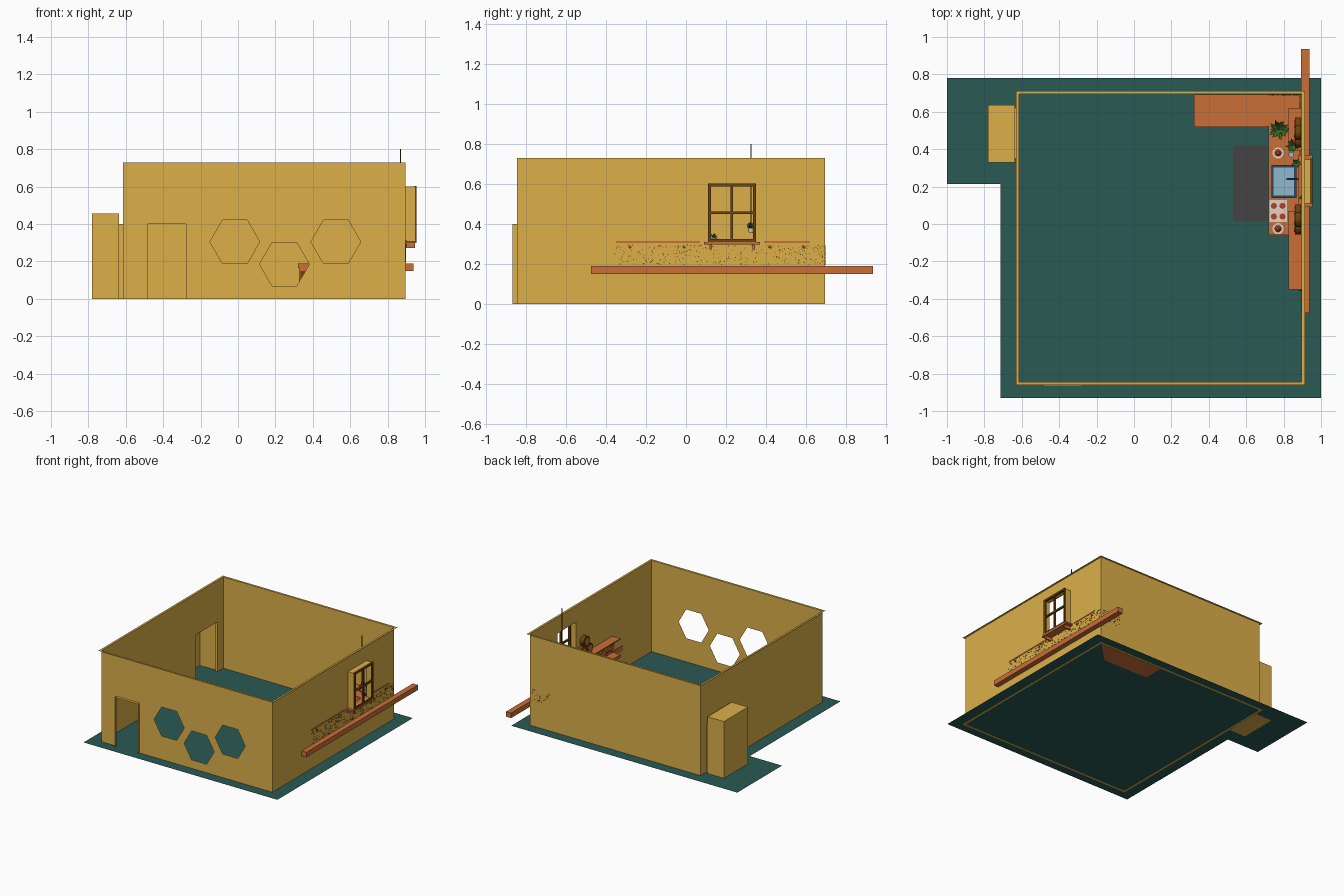
import bpy, bmesh, math, random
from mathutils import Vector

if "Cube" in bpy.data.objects:
    bpy.data.objects.remove(bpy.data.objects["Cube"])
random.seed(4)

def mat(name, hexcol):
    m = bpy.data.materials.new(name)
    c = [int(hexcol[i:i + 2], 16) / 255 for i in (0, 2, 4)]
    m.diffuse_color = [((v + .055) / 1.055) ** 2.4 if v > .04 else v / 12.92 for v in c] + [1]
    m.use_nodes = True
    m.node_tree.nodes["Principled BSDF"].inputs["Base Color"].default_value = m.diffuse_color
    return m

YEL, TEAL, ORG = mat("plaster", "dcb049"), mat("teal", "2a5a54"), mat("terracotta", "cb6f38")
BRN, GREY, BLUE = mat("dark_wood", "6b430f"), mat("charcoal", "434343"), mat("water_blue", "8fb8cc")
NAVY, GRN, WHT, RED = mat("navy", "2c4a66"), mat("leaf", "3f6a2c"), mat("cream", "e0d5c5"), mat("red", "b8402a")

def finish(name, bm, m):
    me = bpy.data.meshes.new(name)
    bm.to_mesh(me)
    bm.free()
    ob = bpy.data.objects.new(name, me)
    me.materials.append(m)
    bpy.context.collection.objects.link(ob)
    return ob

def add_box(bm, lo, hi):
    v = bmesh.ops.create_cube(bm, size=1)["verts"]
    for p in v:
        p.co = Vector([lo[i] if p.co[i] < 0 else hi[i] for i in range(3)])

def boxes(name, m, *pairs):
    bm = bmesh.new()
    for lo, hi in pairs:
        add_box(bm, lo, hi)
    return finish(name, bm, m)

def prism(name, pts, z0, z1, m):
    bm = bmesh.new()
    f = bm.faces.new([bm.verts.new((x, y, z0)) for x, y in pts])
    if z1 > z0:
        r = bmesh.ops.extrude_face_region(bm, geom=[f], use_keep_orig=True)
        for v in r["geom"]:
            if isinstance(v, bmesh.types.BMVert):
                v.co.z = z1
        bmesh.ops.recalc_face_normals(bm, faces=bm.faces)
    return finish(name, bm, m)

def cyl(name, p, q, r, m, r2=None, n=16):
    p, q = Vector(p), Vector(q)
    bm = bmesh.new()
    bmesh.ops.create_cone(bm, cap_ends=True, segments=n, radius1=r, radius2=r if r2 is None else r2, depth=(q - p).length)
    ob = finish(name, bm, m)
    ob.location = (p + q) / 2
    ob.rotation_euler = (q - p).to_track_quat('Z', 'Y').to_euler()
    for f in ob.data.polygons:
        f.use_smooth = len(f.vertices) == 4
    return ob

def sheet(name, loops, place, normal, m=YEL):
    """Flat panel from an outline plus hole outlines."""
    bm = bmesh.new()
    for loop in loops:
        vs = [bm.verts.new(place(a, b)) for a, b in loop]
        for i, v in enumerate(vs):
            bm.edges.new((v, vs[i - 1]))
    bmesh.ops.triangle_fill(bm, use_beauty=True, edges=bm.edges[:])
    for f in bm.faces:
        f.normal_update()
        if f.normal.dot(Vector(normal)) < 0:
            f.normal_flip()
    return finish(name, bm, m)

def strip(name, pts, offset, m=YEL):
    """Ribbon swept from a 3D polyline along an offset."""
    bm = bmesh.new()
    a = [bm.verts.new(p) for p in pts]
    b = [bm.verts.new(Vector(p) + Vector(offset)) for p in pts]
    for i in range(len(a) - 1):
        bm.faces.new((a[i], a[i + 1], b[i + 1], b[i]))
    return finish(name, bm, m)

def rect(a0, a1, b0, b1):
    return [(a0, b0), (a1, b0), (a1, b1), (a0, b1)]

# floor
prism("floor", [(-1, .215), (-.715, .215), (-.715, -.93), (1, -.93), (1, .78), (-1, .78)], .001, .001, TEAL)

# walls: thin sheets with openings
X0, X1, Y0, Y1, H, T = -.615, .896, -.845, .694, .73, .017
def hexagon(cx, cz, r=.133):
    return [(cx + r * math.cos(k * math.pi / 3), cz + r * math.sin(k * math.pi / 3)) for k in range(6)]
def notched(a0, a1, n0, n1, h):
    return [(a0, 0), (n0, 0), (n0, h), (n1, h), (n1, 0), (a1, 0), (a1, H), (a0, H)]
sheet("front_wall", [notched(X0, X1, -.483, -.278, .4), hexagon(-.017, .305), hexagon(.248, .185), hexagon(.523, .305)],
      lambda a, b: (a, Y0, b), (0, -1, 0))
sheet("back_wall", [rect(X0, X1, 0, H)], lambda a, b: (a, Y1, b), (0, 1, 0))
sheet("left_wall", [notched(Y0, Y1, .35, .62, .4)], lambda a, b: (X0, a, b), (-1, 0, 0))
sheet("right_wall", [rect(Y0, Y1, 0, H), rect(.11, .345, .31, .6)], lambda a, b: (X1, a, b), (1, 0, 0))

# wall rim and base flanges
for nm, z, s in (("wall_top_rim", H, 1), ("wall_base_rim", 0, -1)):
    sheet(nm, [rect(X0 - T, X1 + T, Y0 - T, Y1 + T), rect(X0, X1, Y0, Y1)], lambda a, b: (a, b, z), (0, 0, s))

# door jamb, niche jamb, hollow niche on the left
strip("door_jamb", [(-.483, Y0, 0), (-.483, Y0, .4), (-.278, Y0, .4), (-.278, Y0, 0)], (0, -.022, 0))
strip("niche_jamb", [(X0, .35, 0), (X0, .35, .4), (X0, .62, .4), (X0, .62, 0)], (-.02, 0, 0))
strip("niche_shell", [(-.635, .33, 0), (-.635, .33, .455), (-.635, .635, .455), (-.635, .635, 0), (-.635, .33, 0)], (-.145, 0, 0))
sheet("niche_back", [rect(.33, .635, 0, .455)], lambda a, b: (-.78, a, b), (-1, 0, 0))
sheet("niche_face", [notched(.33, .635, .35, .62, .4)[:6] + [(.635, .455), (.33, .455)]], lambda a, b: (-.635, a, b), (1, 0, 0))

# window: reveal box, frame with cross bars, sill and brackets
strip("window_reveal", [(X1, .11, .31), (X1, .11, .6), (X1, .345, .6), (X1, .345, .31), (X1, .11, .31)], (.05, 0, 0))
fx0, fx1 = .94, .955
boxes("window_frame", BRN,
      ((fx0, .11, .31), (fx1, .125, .603)), ((fx0, .335, .31), (fx1, .35, .603)),
      ((fx0, .125, .588), (fx1, .335, .603)), ((fx0, .125, .31), (fx1, .335, .324)),
      ((fx0, .222, .324), (fx1, .236, .588)), ((fx0, .125, .45), (fx1, .335, .462)))
boxes("window_sill", ORG, ((.88, .09, .298), (.955, .37, .31)))
boxes("sill_brackets", ORG, *[((X1, y - .006, .272), (.945, y + .006, .298)) for y in (.123, .338)])

# long outer beam
boxes("outer_beam", ORG, ((.892, -.475, .15), (.937, .935, .19)))

# kitchen counters with mitred corner
corner = [(.72, .52), (.893, .692)]
prism("back_counter", [(.325, .525), (.72, .525), corner[1], (.325, .692)], 0, .165, ORG)
prism("back_worktop", [(.32, .518)] + corner + [(.32, .692)], .165, .19, ORG)
prism("side_counter", [(.727, -.055), (.893, -.055), corner[1], (.727, .525)], .003, .165, ORG)
prism("side_worktop", [(.72, -.06), (.893, -.06), corner[1], corner[0]], .165, .189, ORG)
boxes("cabinet_doors", BRN, *[((.722, y, .02), (.728, y + .125, .15)) for y in (-.045, .09, .225, .36)])
boxes("back_cabinet_doors", BRN, *[((x, .52, .02), (x + .11, .526, .15)) for x in (.335, .46, .585)])
boxes("backsplash", ORG, ((.888, -.35, .19), (.895, .692, .3)))
boxes("low_shelf", ORG, ((.825, -.35, .16), (.893, -.06, .185)))

# wall shelves with pegs
for side, y0, y1 in (("left", -.35, .07), ("right", .39, .62)):
    boxes(side + "_shelf", ORG, ((.825, y0, .304), (.9, y1, .314)))
for y in (-.28, -.01, .42, .59):
    cyl("shelf_peg", (.85, y, .284), (.901, y, .284), .008, BRN, n=8)

# mosaic speckles poking through the walls
bm = bmesh.new()
for k in range(330):
    y, z = random.uniform(-.36, .69), random.uniform(.195, .295)
    add_box(bm, (.885, y, z), (.898, y + .004, z + .004))
for k in range(40):
    x, z = random.uniform(.72, .88), random.uniform(.195, .295)
    add_box(bm, (x, .688, z), (x + .004, .696, z + .004))
finish("mosaic_speckles", bm, BRN)

# stacked round storage drums on the shelves
for y, z in ((-.015, .355), (.065, .355), (.025, .425), (.45, .355), (.53, .355), (.49, .425)):
    cyl("storage_drum", (.86, y, z), (.893, y, z), .04, BRN, n=20)
    cyl("drum_lid", (.855, y, z), (.861, y, z), .027, ORG, n=20)

# floor mat
boxes("floor_mat", GREY, ((.528, .015, .002), (.715, .42, .008)))

# sink with rim, water and tap
sx0, sx1, sy0, sy1, w = .735, .868, .14, .315, .012
boxes("sink_rim", NAVY, ((sx0, sy0, .188), (sx0 + w, sy1, .2)), ((sx1 - w, sy0, .188), (sx1, sy1, .2)),
      ((sx0 + w, sy0, .188), (sx1 - w, sy0 + w, .2)), ((sx0 + w, sy1 - w, .188), (sx1 - w, sy1, .2)))
boxes("sink_basin", BLUE, ((sx0 + w, sy0 + w, .186), (sx1 - w, sy1 - w, .192)))
cyl("tap_post", (.875, .24, .19), (.875, .24, .255), .005, NAVY, n=8)
cyl("tap_spout", (.877, .24, .252), (.815, .24, .25), .005, NAVY, n=8)

# cooker plate and burners
boxes("cooker_plate", WHT, ((.725, .01, .188), (.818, .128, .196)))
for x in (.748, .794):
    for y in (.04, .097):
        cyl("burner", (x, y, .196), (x, y, .201), .016, RED)

# plates, cups and jars
for x, y in ((.77, .38), (.77, -.025)):
    cyl("plate", (x, y, .189), (x, y, .196), .02, WHT, .03)
    cyl("plate_food", (x, y, .196), (x, y, .206), .018, RED, .008)
for x, y, c in ((.84, .37, BLUE), (.85, .41, WHT), (.84, .05, BLUE), (.85, -.03, NAVY)):
    cyl("cup", (x, y, .189), (x, y, .225), .012, c, .015)

# potted plants: tapered pot and diamond leaves
def plant(name, x, y, z, pot, spread, n):
    cyl(name + "_pot", (x, y, z), (x, y, z + pot * 1.6), pot * .7, WHT, pot, 12)
    bm = bmesh.new()
    base = Vector((x, y, z + pot * 1.6))
    for k in range(n):
        a = k * 2.4
        d = Vector((math.cos(a), math.sin(a), random.uniform(.2, 1.4))) * spread * random.uniform(.55, 1)
        s = Vector((-math.sin(a), math.cos(a), 0)) * spread * .15
        mid = base + d * .6 + Vector((0, 0, spread * .12))
        bm.faces.new([bm.verts.new(p) for p in (base, mid - s, base + d, mid + s)])
    finish(name + "_leaves", bm, GRN)
plant("corner_plant", .775, .505, .19, .022, .06, 30)
plant("sill_plant", .905, .14, .31, .012, .03, 10)
plant("shelf_plant", .85, .42, .314, .013, .045, 14)
plant("hanging_plant", .87, .325, .355, .015, .035, 16)
cyl("hanging_rod", (.87, .325, .37), (.87, .325, .8), .003, BRN, n=6)
